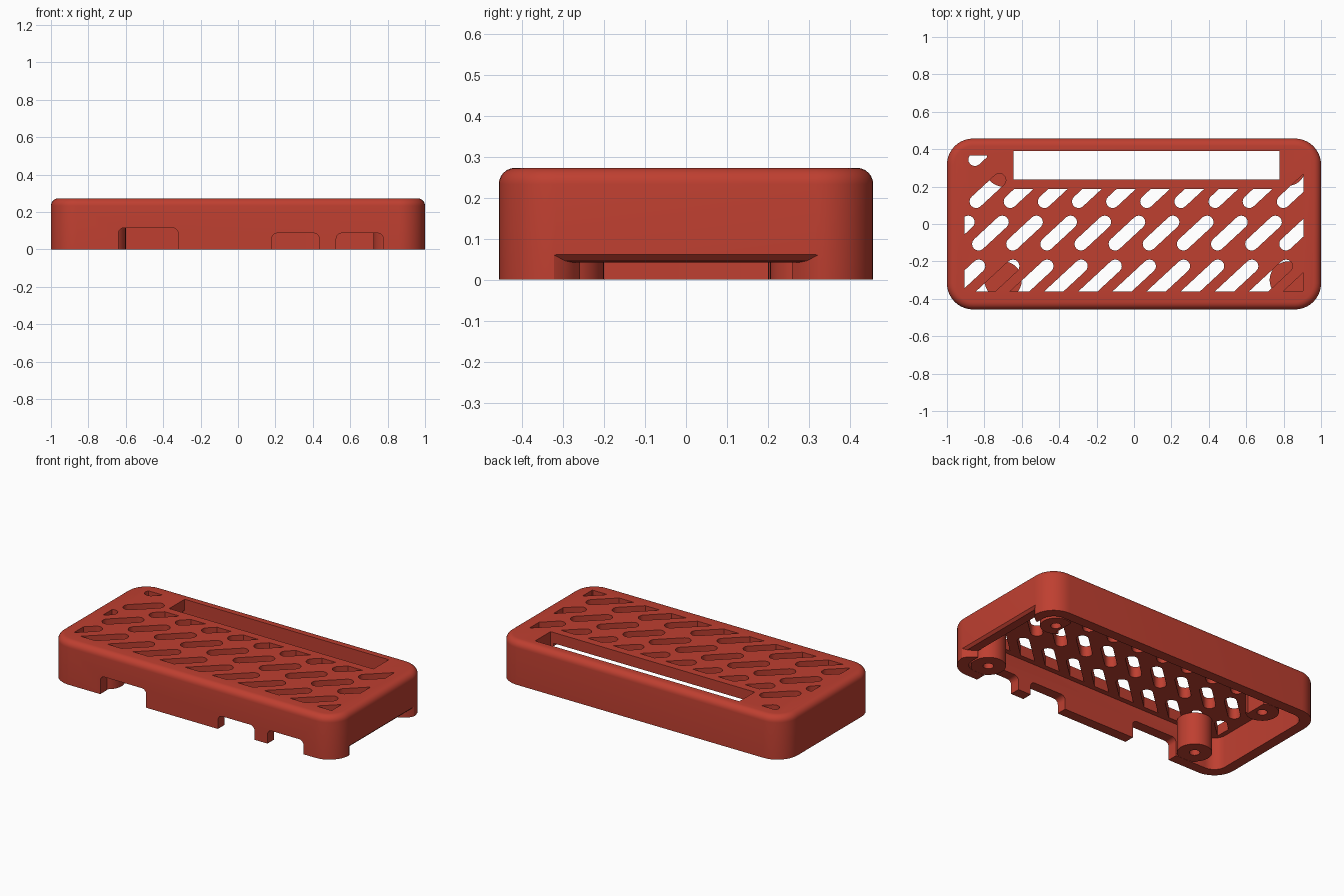
import bpy, bmesh, math

if "Cube" in bpy.data.objects:
    bpy.data.objects.remove(bpy.data.objects["Cube"])

red = bpy.data.materials.new("case red")
red.diffuse_color = (0.52, 0.05, 0.03, 1)
red.use_nodes = True
red.node_tree.nodes["Principled BSDF"].inputs["Base Color"].default_value = red.diffuse_color


def finish(name, bm):
    bmesh.ops.recalc_face_normals(bm, faces=bm.faces)
    me = bpy.data.meshes.new(name)
    bm.to_mesh(me)
    bm.free()
    me.materials.append(red)
    ob = bpy.data.objects.new(name, me)
    bpy.context.collection.objects.link(ob)
    return ob


def loft(bm, rings):
    """Skin a stack of equal-length closed rings and cap both ends."""
    vs = [[bm.verts.new(p) for p in r] for r in rings]
    n = len(vs[0])
    for a, b in zip(vs, vs[1:]):
        for i in range(n):
            j = (i + 1) % n
            bm.faces.new((a[i], a[j], b[j], b[i]))
    bm.faces.new(vs[0][::-1])
    bm.faces.new(vs[-1])


def prism(bm, poly, z0, z1):
    loft(bm, [[(x, y, z) for x, y in poly] for z in (z0, z1)])


def rounded(hx, hy, r, cx=0, cy=0, n=10):
    pts = []
    for q, (sx, sy) in enumerate(((1, 1), (-1, 1), (-1, -1), (1, -1))):
        for i in range(n + 1):
            a = math.pi / 2 * (q + i / n)
            pts.append((cx + sx * (hx - r) + r * math.cos(a),
                        cy + sy * (hy - r) + r * math.sin(a)))
    return pts


def circle(cx, cy, r, n=32):
    return [(cx + r * math.cos(2 * math.pi * i / n),
             cy + r * math.sin(2 * math.pi * i / n)) for i in range(n)]


def clip(poly, axis, limit, sign):
    """Keep the part of a polygon where sign * coordinate <= sign * limit."""
    out = []
    for p, q in zip(poly, poly[1:] + poly[:1]):
        dp, dq = sign * (p[axis] - limit), sign * (q[axis] - limit)
        if dp <= 0:
            out.append(p)
        if dp * dq < 0:
            t = dp / (dp - dq)
            out.append(tuple(p[k] + t * (q[k] - p[k]) for k in (0, 1)))
    return out


def cut(ob, cutters):
    bpy.context.view_layer.objects.active = ob
    for c in cutters:
        m = ob.modifiers.new("cut", 'BOOLEAN')
        m.operation, m.solver, m.object = 'DIFFERENCE', 'EXACT', c
        bpy.ops.object.modifier_apply(modifier=m.name)


def smooth(ob):
    bpy.ops.object.select_all(action='DESELECT')
    ob.select_set(True)
    bpy.context.view_layer.objects.active = ob
    bpy.ops.object.shade_smooth_by_angle(angle=math.radians(32))


H, CEIL = 0.273, 0.205
CLIP_X, CLIP_Y0, CLIP_Y1 = 0.905, -0.36, 0.365

# outer shell with a rounded top edge
bm = bmesh.new()
R, F = 0.14, 0.04
levels = [(0, 0)] + [(F * (1 - math.cos(t)), H - F + F * math.sin(t))
                     for t in (math.pi / 2 * i / 6 for i in range(7))]
loft(bm, [[(x, y, z) for x, y in rounded(1 - d, 0.457 - d, R - d)]
          for d, z in levels])
shell = finish("case_shell", bm)

# hollow inside
bm = bmesh.new()
prism(bm, rounded(0.935, 0.392, 0.08), -0.1, CEIL)
cavity = finish("cavity_cutter", bm)

# long connector window in the lid
bm = bmesh.new()
prism(bm, [(-0.645, 0.237), (0.778, 0.237), (0.778, 0.39), (-0.645, 0.39)], -0.1, 0.4)
window = finish("window_cutter", bm)

# diagonal vent slots: (first upper end x, lower y, upper y, count)
bm = bmesh.new()
W, PITCH = 0.035, 0.1825
for x0, y0, y1, count in ((-0.83, -0.42, -0.225, 12), (-0.887, -0.107, 0.01, 12),
                          (-0.72, 0.12, 0.235, 10), (-0.705, 0.345, 0.48, 1)):
    for k in range(count):
        xu = x0 + k * PITCH
        xl = xu - (y1 - y0) * 1.08
        a = math.atan2(y1 - y0, xu - xl)
        arc = [a - math.pi / 2 + math.pi * i / 8 for i in range(9)]
        poly = [(xu + W * math.cos(t), y1 + W * math.sin(t)) for t in arc]
        poly += [(xl - W * math.cos(t), y0 - W * math.sin(t)) for t in arc]
        limits = [(0, CLIP_X, 1), (0, -CLIP_X, -1), (1, CLIP_Y0, -1), (1, CLIP_Y1, 1)]
        if y0 > 0.3:
            limits.append((0, -0.785, 1))      # leave room round the corner post
        elif y0 > 0 and -0.6 < xu < 0.88:
            limits.append((1, 0.187, 1))       # leave a rim along the window
        for lim in limits:
            poly = clip(poly, *lim)
        if len(poly) > 2 and max(p[0] for p in poly) - min(p[0] for p in poly) > 0.015:
            prism(bm, poly, 0.15, 0.35)
slots = finish("vent_cutter", bm)

# socket openings in the front wall, with rounded upper corners
bm = bmesh.new()
for x0, x1, top in ((-0.64, -0.32, 0.115), (0.18, 0.435, 0.087), (0.525, 0.777, 0.087)):
    prof = rounded((x1 - x0) / 2, top, 0.03, (x0 + x1) / 2, 0, 6)
    loft(bm, [[(x, y, z) for x, z in prof] for y in (-0.6, -0.3)])
ports = finish("port_cutter", bm)

# flared card opening in the right wall
bm = bmesh.new()
loft(bm, [[(x, -w, -0.1), (x, w, -0.1), (x, w, z), (x, -w, z)]
          for x, w, z in ((0.9, 0.235, 0.042), (0.96, 0.275, 0.042),
                          (0.985, 0.295, 0.046), (1.001, 0.325, 0.062))])
card = finish("card_cutter", bm)

cut(shell, [cavity, window, slots, ports, card])
smooth(shell)

# corner screw posts with blind holes
for name, x, y, r in (("front_left_post", -0.70, -0.30, 0.1),
                      ("front_right_post", 0.825, -0.30, 0.1),
                      ("back_left_post", -0.70, 0.295, 0.095),
                      ("back_right_post", 0.825, 0.295, 0.09)):
    bm = bmesh.new()
    prism(bm, circle(x, y, r), 0.001, CEIL + 0.001)
    post = finish(name, bm)
    bm = bmesh.new()
    prism(bm, circle(x, y, 0.03, 20), -0.1, 0.15)
    hole = finish("hole_cutter", bm)
    cut(post, [hole, window] if y > 0 else [hole])
    smooth(post)
    bpy.data.objects.remove(hole)

for c in (cavity, window, slots, ports, card):
    bpy.data.objects.remove(c)
